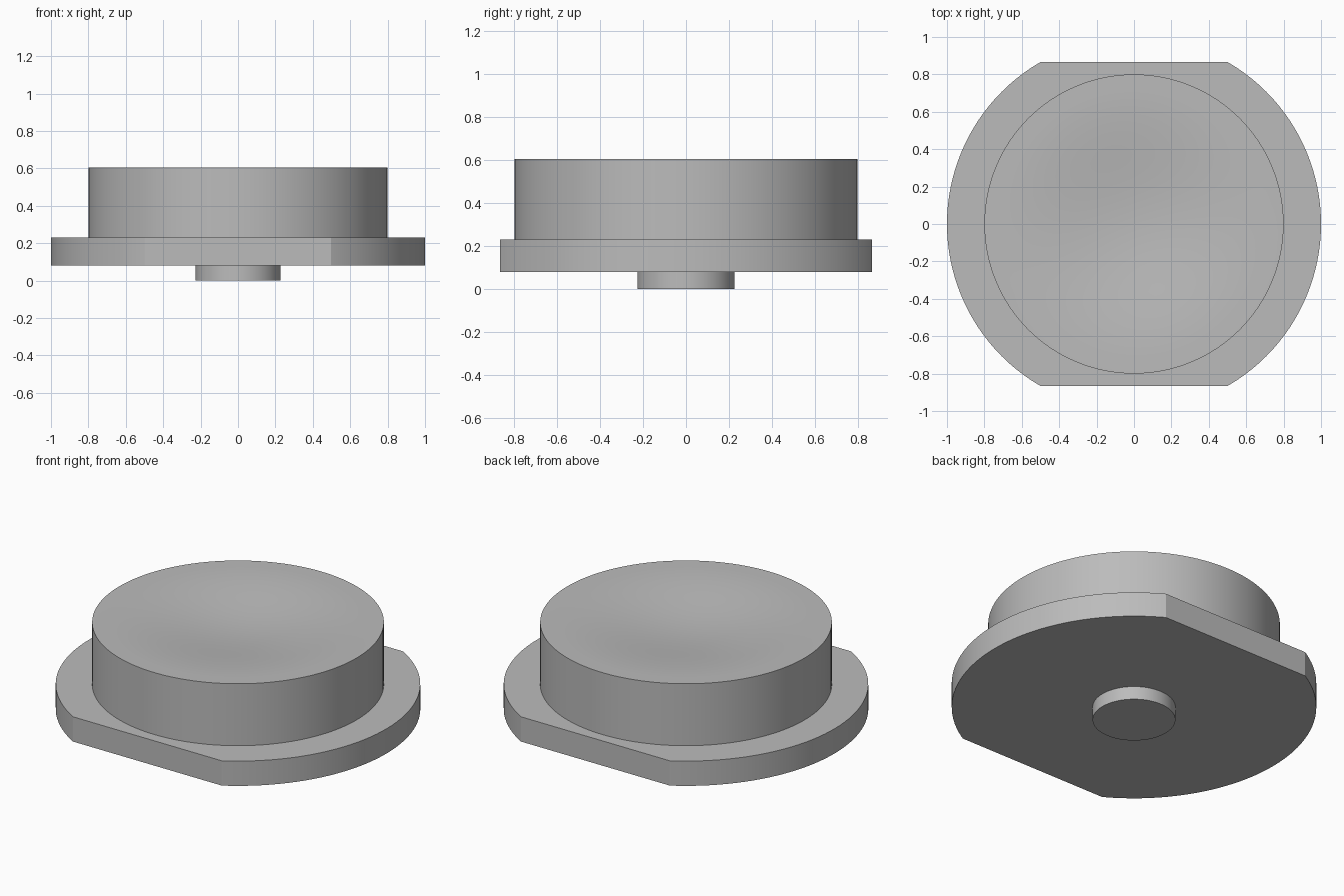
import bpy
import bmesh
import math

cube = bpy.data.objects.get("Cube")
if cube:
    bpy.data.objects.remove(cube, do_unlink=True)

SEGMENTS = 128

grey = bpy.data.materials.new("satin_grey")
grey.use_nodes = True
colour = (0.5, 0.5, 0.5, 1.0)
grey.diffuse_color = colour
grey.node_tree.nodes["Principled BSDF"].inputs["Base Color"].default_value = colour


def finish(name, bm):
    """Turn a bmesh into a smooth object that keeps its sharp edges."""
    bmesh.ops.recalc_face_normals(bm, faces=bm.faces)
    mesh = bpy.data.meshes.new(name)
    bm.to_mesh(mesh)
    bm.free()
    mesh.materials.append(grey)
    obj = bpy.data.objects.new(name, mesh)
    bpy.context.collection.objects.link(obj)
    bpy.ops.object.select_all(action="DESELECT")
    obj.select_set(True)
    bpy.context.view_layer.objects.active = obj
    bpy.ops.object.shade_smooth_by_angle(angle=math.radians(20))
    return obj


def lathe(profile):
    """Spin a list of (radius, height) points around z."""
    bm = bmesh.new()
    verts = [bm.verts.new((r, 0, z)) for r, z in profile]
    edges = [bm.edges.new(pair) for pair in zip(verts, verts[1:])]
    bmesh.ops.spin(bm, geom=verts + edges, cent=(0, 0, 0), axis=(0, 0, 1),
                   angle=math.tau, steps=SEGMENTS)
    bmesh.ops.remove_doubles(bm, verts=bm.verts, dist=1e-5)
    return bm


def disc(radius, bottom, top):
    return lathe([(0, bottom), (radius, bottom), (radius, top), (0, top)])


# Locating peg under the plate
finish("bottom_peg", disc(0.227, 0, 0.08))

# Base plate with a flat cut at the front and the back
plate = disc(1.0, 0.08, 0.23)
for side in (-1, 1):
    cut = bmesh.ops.bisect_plane(
        plate, geom=plate.verts[:] + plate.edges[:] + plate.faces[:],
        plane_co=(0, side * 0.867, 0), plane_no=(0, side, 0), clear_outer=True)
    rim = [e for e in cut["geom_cut"] if isinstance(e, bmesh.types.BMEdge)]
    bmesh.ops.contextual_create(plate, geom=rim)
finish("base_plate", plate)

# Button body with a shallow dished top
RADIUS, TOP, DISH_RADIUS, DEPTH, RINGS = 0.8, 0.605, 0.74, 0.05, 24
dish = []
for i in range(RINGS, -1, -1):
    r = DISH_RADIUS * i / RINGS
    dish.append((r, TOP - DEPTH * (1 + math.cos(math.pi * i / RINGS)) / 2))
finish("button_body", lathe([(0, 0.23), (RADIUS, 0.23), (RADIUS, TOP)] + dish))
